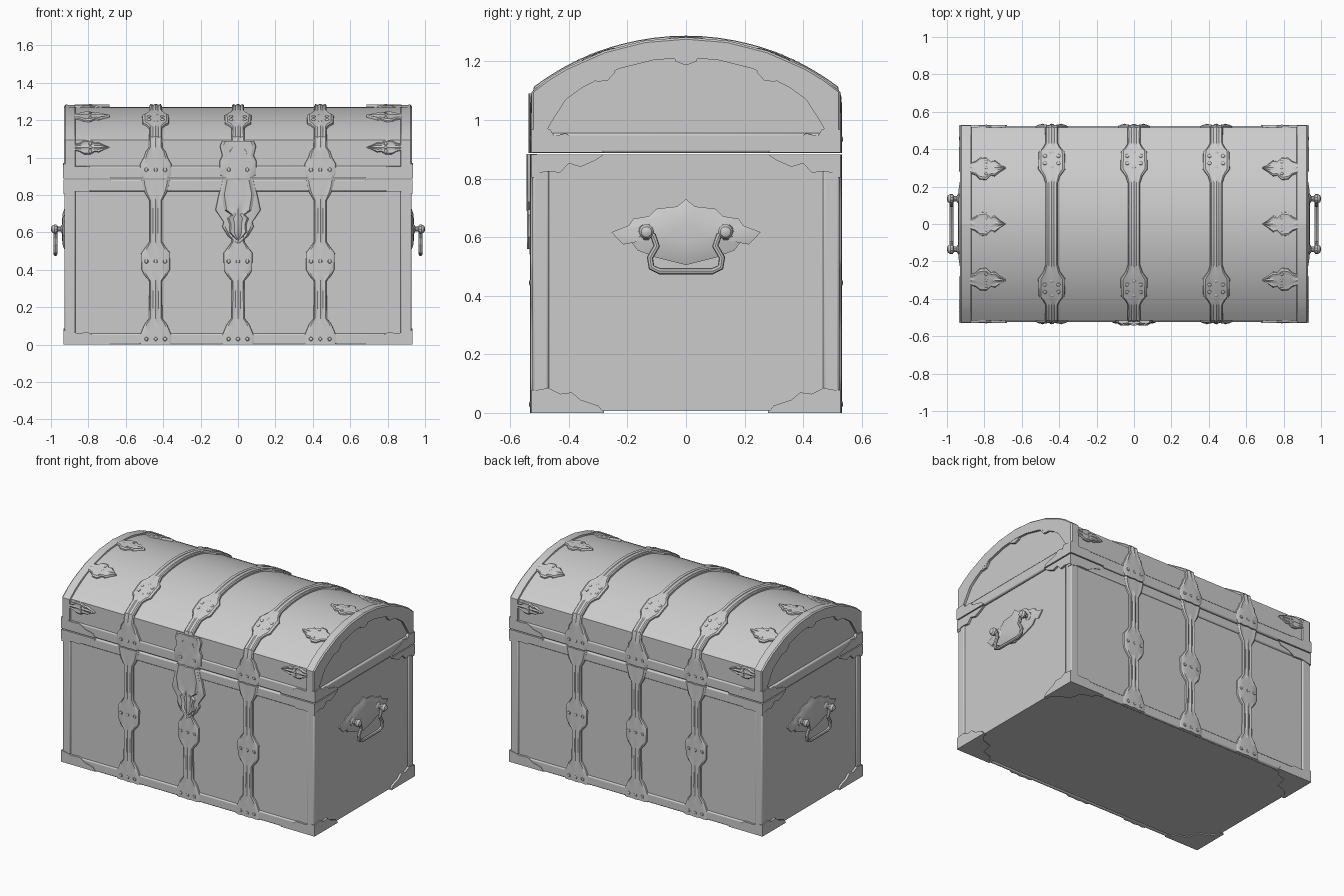
import bpy, bmesh, math
from mathutils import Vector

if "Cube" in bpy.data.objects:
    bpy.data.objects.remove(bpy.data.objects["Cube"])

R, CZ, A0, S0 = 0.845, 0.425, 0.655, 1.095   # lid arch radius, centre, half angle, spring height
APEX = S0 + A0 * R


def wrap(x, s, h):
    """Point at height h above the front wall / lid, s measured up the wall and over the arch."""
    if s <= S0:
        return (x, -0.515 - h, s)
    a = A0 - (s - S0) / R
    return (x, -(R + h) * math.sin(a), CZ + (R + h) * math.cos(a))


def finish(name, bm, mirror="", bevel=0):
    bmesh.ops.recalc_face_normals(bm, faces=bm.faces)
    me = bpy.data.meshes.new(name)
    bm.to_mesh(me)
    bm.free()
    ob = bpy.data.objects.new(name, me)
    bpy.context.collection.objects.link(ob)
    if bevel:
        m = ob.modifiers.new("bevel", "BEVEL")
        m.width, m.segments = bevel, 2
    if mirror:
        m = ob.modifiers.new("mirror", "MIRROR")
        m.use_axis = ("x" in mirror, "y" in mirror, False)
        m.use_mirror_merge = False
    return ob


def loft(name, sections, mirror=""):
    bm = bmesh.new()
    rings = [[bm.verts.new(p) for p in sec] for sec in sections]
    n = len(rings[0])
    for a, b in zip(rings, rings[1:]):
        for i in range(n):
            j = (i + 1) % n
            bm.faces.new((a[i], a[j], b[j], b[i]))
    bm.faces.new(rings[0])
    bm.faces.new(rings[-1])
    return finish(name, bm, mirror)


def box(name, lo, hi, mirror="", bevel=0.008):
    bm = bmesh.new()
    bmesh.ops.create_cube(bm, size=1)
    for v in bm.verts:
        v.co = Vector([(l + h) / 2 + c * (h - l) for l, h, c in zip(lo, hi, v.co)])
    return finish(name, bm, mirror, bevel)


def plate(name, pts, place, lo, hi, mirror=""):
    """Flat outline extruded between two depths; place(u, v, depth) gives the position."""
    return loft(name, [[place(u, v, d) for u, v in pts] for d in (lo, hi)], mirror)


def side(u, v, d):
    return (d, -u, v)


def front(u, v, d):
    return (u, -d, v)


def under(u, v, d):
    return (u, -v, d)


SECTION = [(-1, -0.2), (-0.97, 0.55), (-0.8, 0.9), (-0.4, 0.65), (0, 1),
           (0.4, 0.65), (0.8, 0.9), (0.97, 0.55), (1, -0.2)]


def strap(name, x, stations, h, mirror=""):
    """Metal strip climbing the front and lid, with varying half width."""
    fine = []
    for (s, w), (s2, w2) in zip(stations, stations[1:]):
        n = max(1, math.ceil((s2 - s) / 0.07))
        fine += [(s + (s2 - s) * i / n, w + (w2 - w) * i / n) for i in range(n)]
    fine.append(stations[-1])
    return loft(name, [[wrap(x + u * w, s, k * h) for u, k in SECTION] for s, w in fine], mirror)


def stud(name, spots, r, mirror, flat=0.5):
    bm = bmesh.new()
    for x, s, h in spots:
        c = Vector(wrap(x, s, h))
        nrm = (Vector(wrap(x, s, h + 0.1)) - c).normalized()
        new = bmesh.ops.create_uvsphere(bm, u_segments=8, v_segments=5, radius=r)["verts"]
        for v in new:
            v.co -= nrm * v.co.dot(nrm) * (1 - flat)
            v.co += c
    return finish(name, bm, mirror)


# Wooden body and arched lid
box("body", (-0.92, -0.515, 0.006), (0.92, 0.515, 0.882), bevel=0)
arch = [wrap(0, S0 + 2 * A0 * R * i / 24, 0) for i in range(25)]
prof = [(0, -0.515, 0.888)] + arch + [(0, 0.515, 0.888)]
loft("lid", [[(x, p[1], p[2]) for p in prof] for x in (-0.915, 0.915)])

# Metal edge bands and corner posts
box("lid_base_band", (-0.93, -0.524, 0.888), (0.93, 0.524, 0.955))
box("body_top_band", (-0.925, -0.524, 0.82), (0.925, -0.5, 0.882), "y")
box("body_bottom_band", (-0.925, -0.524, 0.0), (0.925, -0.5, 0.06), "y")
box("corner_post", (0.87, -0.524, 0.003), (0.928, -0.468, 0.881), "xy")

# Rim wrapping each end of the lid
rim = [(0.93, 0.48, 0.95), (1.02, 0.475, 0.965), (1.095, 0.455, 1.0), (1.16, 0.41, 1.07),
       (1.23, 0.355, 1.11), (1.37, 0.23, 1.175), (1.51, 0.11, 1.205), (APEX, 0, 1.213)]
loft("lid_end_rim", [[wrap(0.868, s, -0.006), wrap(0.872, s, 0.011), wrap(0.922, s, 0.013),
                      wrap(0.93, s, 0.006), (0.93, -y, z), (0.91, -y, z)] for s, y, z in rim], "xy")

# Leaf tabs pointing inward from the lid rims
LEAF = [(0.875, 0.028), (0.845, 0.04), (0.825, 0.062), (0.79, 0.066), (0.765, 0.04),
        (0.745, 0.045), (0.715, 0.02), (0.688, 0.002)]
for label, s0, k, mir in (("front", 1.055, 0.6, "xy"), ("mid", 1.345, 1, "xy"), ("top", APEX, 1, "x")):
    loft("lid_leaf_" + label, [[wrap(x, s0 + u * w * k, h * 0.015) for u, h in SECTION]
                               for x, w in LEAF], mir)
    stud("leaf_stud_" + label, [(0.79, s0 + d * k, 0.012) for d in (-0.033, 0, 0.033)], 0.009, mir)

# Small tabs hanging from the rim on the lid end panels
TAB = [(-0.05, 0.02), (-0.035, -0.015), (0, -0.028), (0.035, -0.015), (0.05, 0.02)]
for label, y, z, t, mir in (("top", 0, 1.215, 0, "x"), ("side", 0.28, 1.16, -0.48, "xy")):
    pts = [(y + u * math.cos(t) - v * math.sin(t), z + u * math.sin(t) + v * math.cos(t)) for u, v in TAB]
    plate("end_tab_" + label, pts, side, 0.912, 0.929, mir)

# Corner plates on the ends, front, back and underside
plate("lid_end_corner", [(0.527, 0.889), (0.28, 0.889), (0.3, 0.91), (0.38, 0.93), (0.41, 0.955),
                         (0.45, 0.945), (0.465, 0.97), (0.527, 0.96)], side, 0.91, 0.935, "xy")
plate("body_end_corner", [(0.527, 0.882), (0.28, 0.882), (0.31, 0.862), (0.36, 0.84), (0.4, 0.852),
                          (0.43, 0.82), (0.47, 0.825), (0.527, 0.815)], side, 0.91, 0.934, "xy")
plate("bottom_end_corner", [(0.527, 0), (0.28, 0), (0.3, 0.025), (0.36, 0.045), (0.39, 0.07),
                            (0.43, 0.065), (0.47, 0.085), (0.527, 0.075)], side, 0.91, 0.934, "xy")
for label, z0, k in (("bottom", 0, 1), ("body_top", 0.882, -1), ("lid", 0.889, 1)):
    pts = [(0.932, z0), (0.68, z0), (0.7, z0 + 0.025 * k), (0.76, z0 + 0.04 * k),
           (0.8, z0 + 0.065 * k), (0.86, z0 + 0.062 * k), (0.932, z0 + 0.078 * k)]
    plate(label + "_front_corner", pts, front, 0.5, 0.528, "xy")
plate("underside_corner", [(0.93, 0.526), (0.7, 0.526), (0.72, 0.47), (0.79, 0.45), (0.81, 0.37),
                           (0.87, 0.35), (0.93, 0.28)], under, 0.0, 0.01, "xy")

# Ornate straps, running up the walls and over the lid
BODY = [(0.0, 0.085), (0.05, 0.085), (0.075, 0.075), (0.11, 0.06), (0.14, 0.036), (0.34, 0.034),
        (0.37, 0.06), (0.4, 0.076), (0.49, 0.078), (0.52, 0.055), (0.55, 0.034), (0.77, 0.034),
        (0.81, 0.058), (0.85, 0.072), (0.882, 0.078)]
LID = [(0.888, 0.07), (0.91, 0.085), (0.965, 0.085), (1.0, 0.065), (1.03, 0.055), (1.055, 0.036),
       (1.2, 0.034), (1.23, 0.05), (1.25, 0.07), (1.35, 0.073), (1.39, 0.045), (1.43, 0.033), (APEX, 0.033)]
for label, x, mir in (("side", 0.44, "xy"), ("centre", 0, "y")):
    strap("body_strap_" + label, x, BODY, 0.018, mir)
    strap("lid_strap_" + label, x, LID, 0.018, mir)
    ring = [(x + 0.042 * math.sin(a), 1.3 + 0.042 * math.cos(a), 0.014)
            for a in [i * math.pi / 3 for i in range(6)]]
    flat = [(x + d, s, 0.016) for s in (0.03, 0.445, 0.935) for d in (-0.05, 0, 0.05)]
    stud("strap_studs_" + label, ring + flat, 0.011, mir)

# Lock case with pointed drop, and hasp on the lid
strap("lock_plate", 0, [(0.54, 0.004), (0.58, 0.055), (0.63, 0.085), (0.655, 0.078), (0.72, 0.122),
                        (0.8, 0.105), (0.86, 0.088), (0.884, 0.085)], 0.02)
strap("lock_case", 0, [(0.69, 0.03), (0.72, 0.075), (0.8, 0.092), (0.86, 0.078), (0.884, 0.072)], 0.03)
strap("lock_drop", 0, [(0.56, 0.006), (0.6, 0.05), (0.64, 0.045), (0.675, 0.06), (0.7, 0.03)], 0.028)
strap("hasp", 0, [(0.888, 0.075), (0.91, 0.1), (0.98, 0.1), (1.01, 0.085), (1.06, 0.098),
                  (1.09, 0.085)], 0.022)

# Handle back plates on the ends
half = [(0.03, 0.705), (0.1, 0.697), (0.125, 0.672), (0.18, 0.663), (0.195, 0.64), (0.255, 0.617),
        (0.215, 0.575), (0.195, 0.595), (0.165, 0.555), (0.1, 0.53)]
outline = [(0, 0.73)] + half + [(0, 0.505)] + [(-y, z) for y, z in reversed(half)]
loft("handle_plate", [[(x, y * k, 0.615 + (z - 0.615) * k) for y, z in outline]
                      for x, k in ((0.915, 1), (0.927, 1), (0.938, 0.72), (0.942, 0.3))], "x")


# Handle knobs and swinging bails
knob = [(0.92, 0.032), (0.94, 0.028), (0.948, 0.014), (0.962, 0.014), (0.968, 0.024),
        (0.982, 0.026), (0.995, 0.018), (1.0, 0.006)]
loft("handle_knob", [[(x, -0.135 + r * math.cos(a), 0.618 + r * math.sin(a))
                      for a in [i * math.pi / 5 for i in range(10)]] for x, r in knob], "xy")
bail = [(0.15, 0.625), (0.112, 0.605), (0.1, 0.57), (0.123, 0.53), (0.118, 0.497), (0.09, 0.484)]
path = bail + [(-y, z) for y, z in reversed(bail)]
secs = []
for i, (y, z) in enumerate(path):
    p, q = path[max(i - 1, 0)], path[min(i + 1, len(path) - 1)]
    t = Vector((0, q[0] - p[0], q[1] - p[1])).normalized()
    n = t.cross(Vector((1, 0, 0)))
    secs.append([Vector((0.976, y, z)) + 0.011 * (n * math.cos(a) + Vector((1, 0, 0)) * math.sin(a))
                 for a in [k * math.pi / 4 for k in range(8)]])
loft("handle_bail", secs, "x")

# Smooth shading with crisp edges
for ob in bpy.context.collection.objects:
    ob.select_set(True)
    bpy.context.view_layer.objects.active = ob
bpy.ops.object.shade_smooth_by_angle(angle=math.radians(35))
